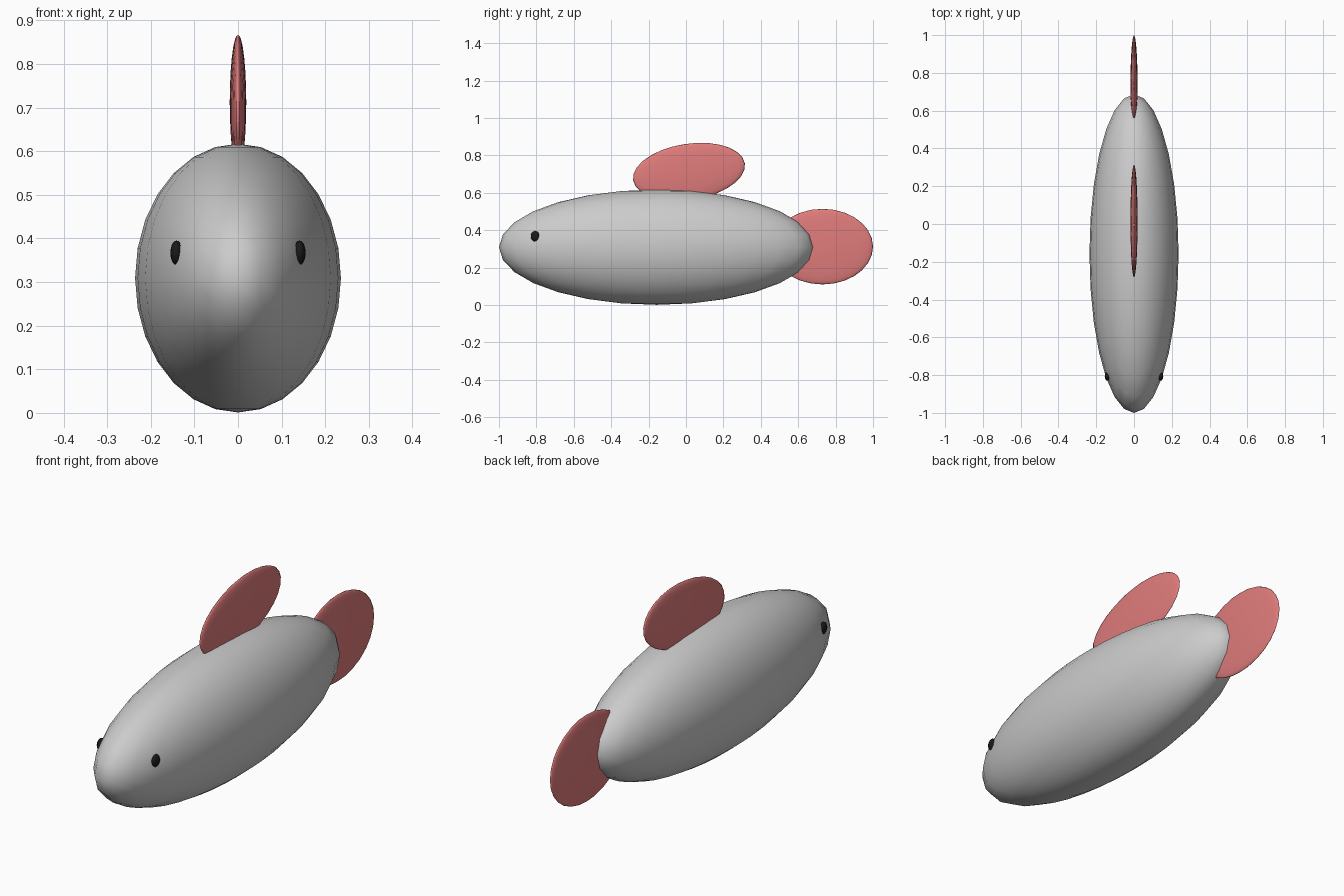
import bpy
from math import radians

if "Cube" in bpy.data.objects:
    bpy.data.objects.remove(bpy.data.objects["Cube"])


def material(name, color):
    m = bpy.data.materials.new(name)
    m.diffuse_color = color
    m.use_nodes = True
    m.node_tree.nodes["Principled BSDF"].inputs["Base Color"].default_value = m.diffuse_color
    return m


def ellipsoid(name, center, radii, tilt=0, segments=28, rings=14, mat=None):
    bpy.ops.mesh.primitive_uv_sphere_add(segments=segments, ring_count=rings, radius=1,
                                         location=center, rotation=(radians(tilt), 0, 0))
    ob = bpy.context.object
    ob.name = name
    ob.scale = radii
    bpy.ops.object.transform_apply(location=False, rotation=True, scale=True)
    bpy.ops.object.shade_smooth()
    if mat:
        ob.data.materials.append(mat)
    return ob


red = material("fin_red", (0.75, 0.2, 0.2, 1))
black = material("eye_black", (0.01, 0.01, 0.01, 1))

# Body
ellipsoid("body", (0, -0.157, 0.309), (0.236, 0.843, 0.308))

# Fins: thin discs, the back one tilted up toward the tail
ellipsoid("tail_fin", (0, 0.73, 0.312), (0.019, 0.27, 0.202), mat=red)
ellipsoid("back_fin", (0, 0.016, 0.712), (0.019, 0.302, 0.15), tilt=8.5, mat=red)

# Eyes
for side, name in ((-1, "left_eye"), (1, "right_eye")):
    ellipsoid(name, (side * 0.141, -0.806, 0.367), (0.014, 0.024, 0.028),
              segments=16, rings=10, mat=black)
